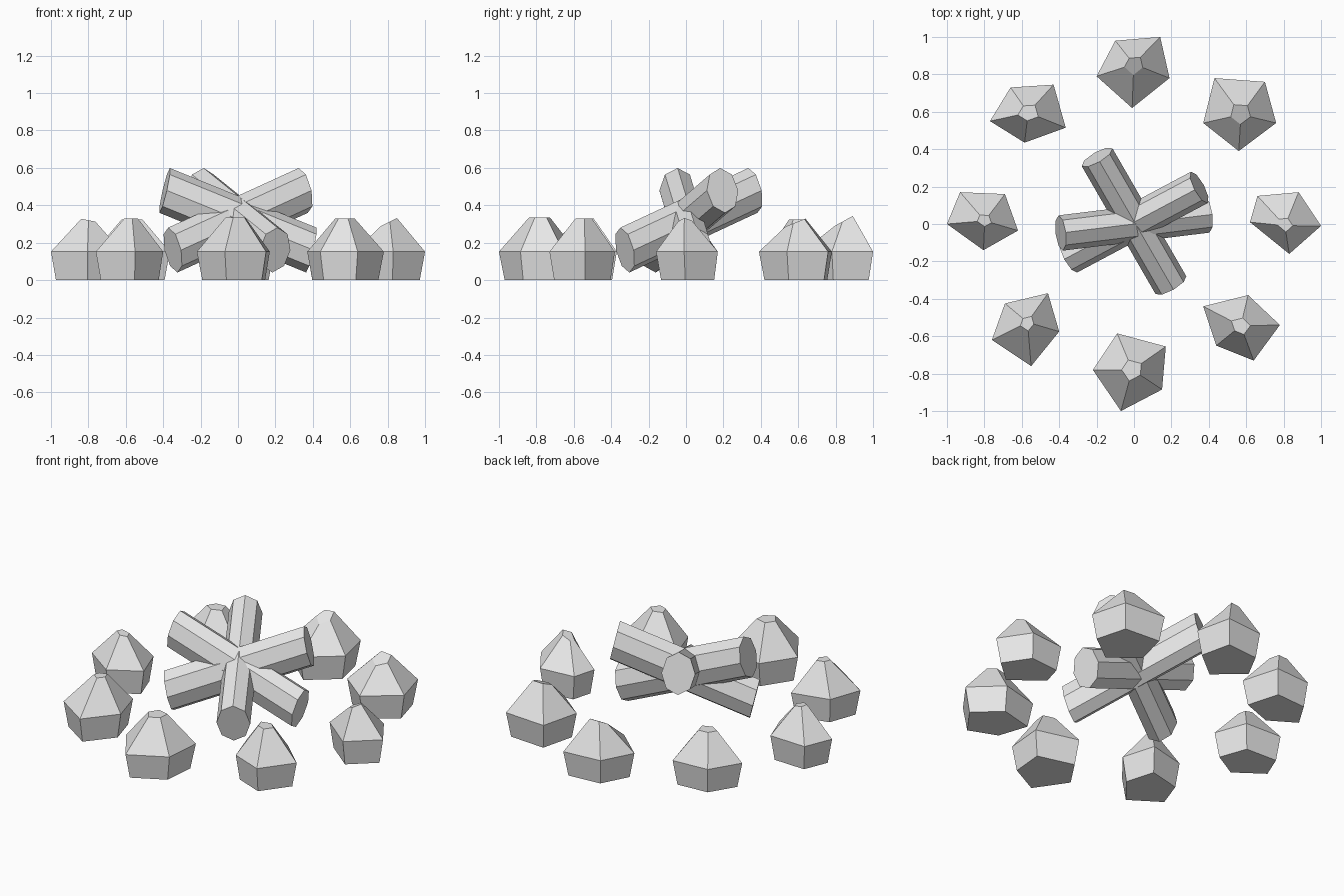
import bpy, bmesh, math
from mathutils import Matrix, Vector

if "Cube" in bpy.data.objects:
    bpy.data.objects.remove(bpy.data.objects["Cube"])

grey = bpy.data.materials.new("plain_grey")
grey.diffuse_color = (0.8, 0.8, 0.8, 1)
grey.use_nodes = True
grey.node_tree.nodes["Principled BSDF"].inputs["Base Color"].default_value = grey.diffuse_color


def finish(bm, name):
    bmesh.ops.recalc_face_normals(bm, faces=bm.faces[:])
    mesh = bpy.data.meshes.new(name)
    bm.to_mesh(mesh)
    bm.free()
    mesh.materials.append(grey)
    bpy.context.collection.objects.link(bpy.data.objects.new(name, mesh))


# Leaning log: eight-sided, raised towards the heading angle
def log(heading, centre_y):
    bm = bmesh.new()
    place = (Matrix.Translation((0, centre_y, 0.32))
             @ Matrix.Diagonal((1, 1, 1.32, 1))
             @ Matrix.Rotation(math.radians(heading), 4, 'Z')
             @ Matrix.Rotation(math.radians(73), 4, 'Y'))
    bmesh.ops.create_cone(bm, cap_ends=True, segments=8, radius1=0.095,
                          radius2=0.095, depth=0.826, matrix=place)
    finish(bm, "log")


# Stone: a five-sided waist, a narrower foot and a small tilted cap
def stone(waist, cap, cap_size, cap_z, lean):
    waist = [Vector(p) for p in waist]
    mid = sum(waist, Vector((0, 0))) / 5
    cap, lean = Vector(cap), Vector(lean)
    bm = bmesh.new()
    foot, belt, top = [], [], []
    for p in waist:
        d = p - mid
        foot.append(bm.verts.new((*(mid + d * 0.86), 0)))
        belt.append(bm.verts.new((*p, 0.152)))
        t = d * cap_size
        top.append(bm.verts.new((*(cap + t), cap_z + t.dot(lean))))
    for low, high in ((foot, belt), (belt, top)):
        for i in range(5):
            j = (i + 1) % 5
            bm.faces.new((low[i], low[j], high[j], high[i]))
    bm.faces.new(foot)
    bm.faces.new(top)
    finish(bm, "stone")


# Three crossed logs
for heading, centre_y in ((120, 0.015), (28, 0.01), (187, 0)):
    log(heading, centre_y)

# Ring of eight stones: waist outline, cap centre, cap size, cap height, cap lean
stone([(-.10, .98), (.14, 1.0), (.19, .78), (-.01, .62), (-.20, .79)],
      (0, .85), .25, .32, (0, .55))
stone([(.43, .78), (.70, .76), (.76, .54), (.56, .39), (.37, .54)],
      (.57, .59), .27, .31, (0, .4))
stone([(.66, .15), (.88, .17), (1.0, -.01), (.83, -.16), (.62, .01)],
      (.805, 0), .22, .31, (.5, 0))
stone([(.61, -.38), (.78, -.54), (.64, -.73), (.44, -.65), (.37, -.44)],
      (.57, -.545), .25, .33, (0, 0))
stone([(-.09, -.585), (.17, -.655), (.15, -.885), (-.07, -1.0), (-.22, -.78)],
      (-.01, -.78), .27, .335, (0, 0))
stone([(-.69, -.425), (-.46, -.37), (-.40, -.575), (-.55, -.76), (-.76, -.62)],
      (-.57, -.53), .2, .33, (0, 0))
stone([(-.93, .17), (-.69, .16), (-.62, -.035), (-.805, -.14), (-1.0, 0)],
      (-.80, .02), .2, .32, (-.2, 0))
stone([(-.66, .73), (-.43, .745), (-.365, .515), (-.585, .435), (-.77, .55)],
      (-.565, .595), .27, .325, (0, 0))
